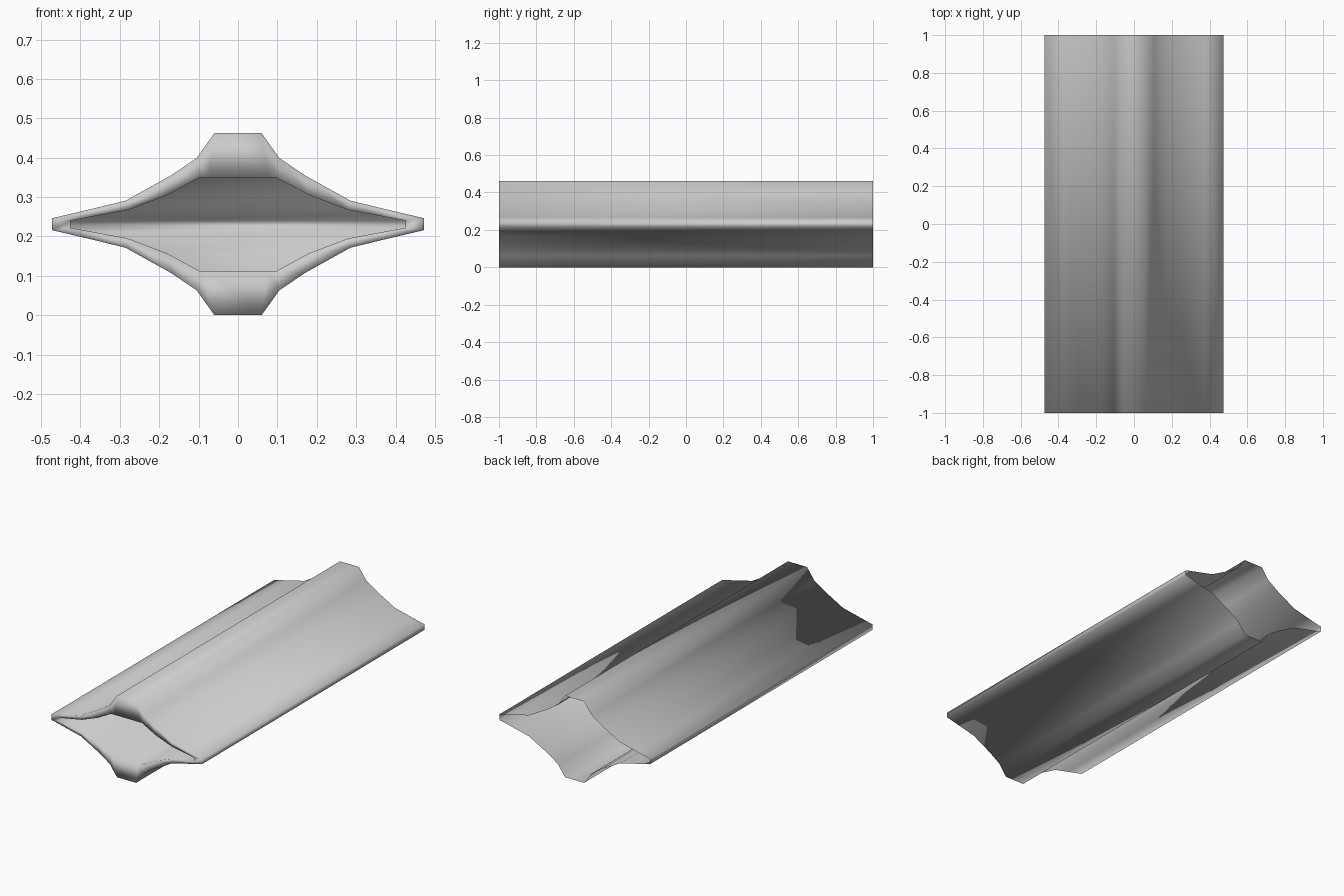
import bpy, bmesh

if "Cube" in bpy.data.objects:
    bpy.data.objects.remove(bpy.data.objects["Cube"])

MID = 0.231  # height of the horizontal symmetry plane

# Quarter profiles (x, height above the symmetry plane), from top to side tip
OUTER = [(0.06, 0.231), (0.105, 0.168), (0.17, 0.124),
         (0.285, 0.060), (0.375, 0.038), (0.473, 0.015)]
INNER = [(0.075, 0.119), (0.097, 0.119), (0.18, 0.074),
         (0.28, 0.036), (0.35, 0.023), (0.426, 0.009)]


def ring(bm, quarter, y):
    """Mirror a quarter profile into a closed loop of vertices."""
    right = quarter + [(x, -h) for x, h in reversed(quarter)]
    full = right + [(-x, h) for x, h in reversed(right)]
    return [bm.verts.new((x, y, MID + h)) for x, h in full]


def bridge(bm, a, b):
    n = len(a)
    for i in range(n):
        j = (i + 1) % n
        bm.faces.new((a[i], a[j], b[j], b[i]))


bm = bmesh.new()
back = ring(bm, OUTER, 1.0)         # open back edge of the thin shell
front = ring(bm, OUTER, -1.0)       # outer edge of front rim
lip = ring(bm, INNER, -1.0)         # inner edge of front rim
recess = ring(bm, INNER, 0.0)       # end of the front recess

bridge(bm, back, front)
bridge(bm, front, lip)
bridge(bm, lip, recess)

# Closing wall of the recess, left and right columns joined by quads
n = len(recess)
for i in range(n // 2 - 1):
    bm.faces.new((recess[i], recess[i + 1], recess[n - 2 - i], recess[n - 1 - i]))

bmesh.ops.recalc_face_normals(bm, faces=bm.faces)
for f in bm.faces:
    f.smooth = True

mesh = bpy.data.meshes.new("hollow_shell")
bm.to_mesh(mesh)
bm.free()
obj = bpy.data.objects.new("hollow_shell", mesh)
bpy.context.collection.objects.link(obj)
